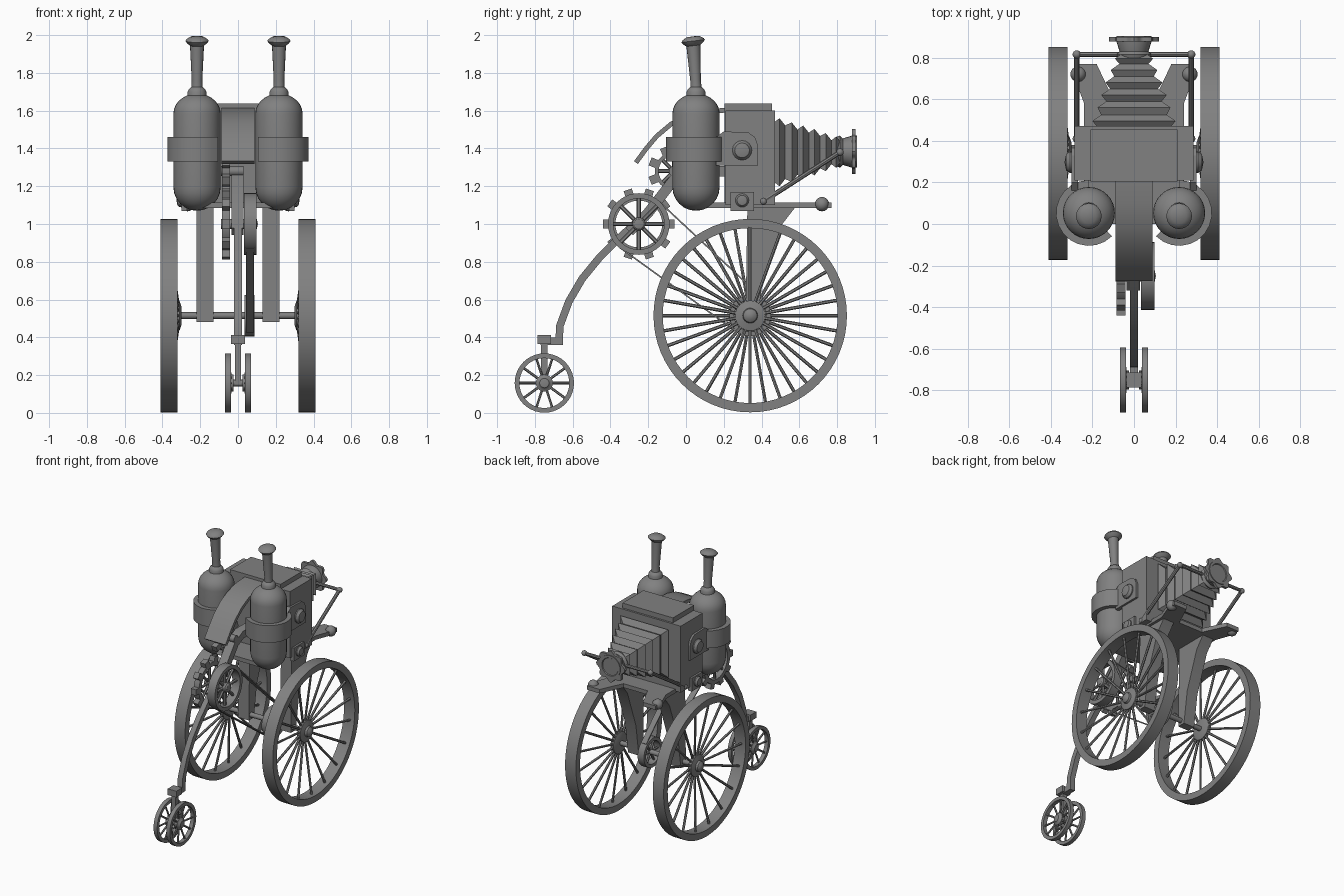
import bpy, bmesh, math
from mathutils import Vector, Matrix

if "Cube" in bpy.data.objects:
    bpy.data.objects.remove(bpy.data.objects["Cube"])

metal = bpy.data.materials.new("grey_metal")
metal.diffuse_color = (0.22, 0.22, 0.22, 1)
metal.use_nodes = True
metal.node_tree.nodes["Principled BSDF"].inputs["Base Color"].default_value = metal.diffuse_color


def finish(name, bm):
    bmesh.ops.recalc_face_normals(bm, faces=bm.faces)
    me = bpy.data.meshes.new(name)
    bm.to_mesh(me)
    bm.free()
    me.materials.append(metal)
    for p in me.polygons:
        p.use_smooth = True
    me.set_sharp_from_angle(angle=math.radians(32))
    ob = bpy.data.objects.new(name, me)
    bpy.context.collection.objects.link(ob)
    return ob


def add_box(bm, x, y, z):
    m = Matrix.Translation(((x[0] + x[1]) / 2, (y[0] + y[1]) / 2, (z[0] + z[1]) / 2))
    m = m @ Matrix.Diagonal((x[1] - x[0], y[1] - y[0], z[1] - z[0], 1))
    bmesh.ops.create_cube(bm, size=1, matrix=m)


def add_rod(bm, a, b, r, seg=8, r2=None):
    a, b = Vector(a), Vector(b)
    d = b - a
    m = Matrix.Translation((a + b) / 2) @ d.to_track_quat('Z', 'Y').to_matrix().to_4x4()
    bmesh.ops.create_cone(bm, cap_ends=True, segments=seg, radius1=r,
                          radius2=r if r2 is None else r2, depth=d.length, matrix=m)


def add_ball(bm, c, r):
    bmesh.ops.create_uvsphere(bm, u_segments=14, v_segments=8, radius=r, matrix=Matrix.Translation(c))


def add_lathe(bm, prof, c, axis='X', seg=32, a0=0.0, a1=math.tau, loop=False):
    """Turn (radius, height) points around an axis through c."""
    full = a1 - a0 > 6.28
    rows = []
    for i in range(seg if full else seg + 1):
        t = a0 + (a1 - a0) * i / seg
        row = []
        for r, h in prof:
            u, v = r * math.cos(t), r * math.sin(t)
            p = {'X': (h, u, v), 'Y': (u, h, v), 'Z': (u, v, h)}[axis]
            row.append(bm.verts.new(Vector(c) + Vector(p)))
        rows.append(row)
    n = len(prof)
    for i in range(seg):
        p, q = rows[i], rows[(i + 1) % len(rows)]
        for j in range(n if loop else n - 1):
            k = (j + 1) % n
            bm.faces.new((p[j], p[k], q[k], q[j]))
    if not full:
        bm.faces.new(rows[0])
        bm.faces.new(rows[-1])
    elif not loop:
        for j in (0, n - 1):
            if prof[j][0] > 1e-4:
                bm.faces.new([r[j] for r in rows])
    bmesh.ops.remove_doubles(bm, verts=bm.verts, dist=1e-5)


def add_ring(bm, c, ro, ri, x0, x1, seg=32):
    add_lathe(bm, [(ro, x0), (ro, x1), (ri, x1), (ri, x0)], c, 'X', seg, loop=True)


def add_prism(bm, pts, lo, hi, axis='X'):
    """Extrude an outline: (y, z) along X, (x, z) along Y or (x, y) along Z."""
    put = {'X': lambda p, h: (h, p[0], p[1]), 'Y': lambda p, h: (p[0], h, p[1]),
           'Z': lambda p, h: (p[0], p[1], h)}[axis]
    a = [bm.verts.new(put(p, lo)) for p in pts]
    b = [bm.verts.new(put(p, hi)) for p in pts]
    bm.faces.new(a)
    bm.faces.new(b)
    for i in range(len(pts)):
        j = (i + 1) % len(pts)
        bm.faces.new((a[i], a[j], b[j], b[i]))


def strip(pts, t):
    """Closed outline of a band of thickness t along a path."""
    up, dn = [], []
    for i, p in enumerate(pts):
        d = Vector(pts[min(i + 1, len(pts) - 1)]) - Vector(pts[max(i - 1, 0)])
        n = Vector((-d.y, d.x)).normalized() * t / 2
        up.append(Vector(p) + n)
        dn.append(Vector(p) - n)
    return up + dn[::-1]


def spokes(bm, c, n, r0, r1, x0, x1, rad, phase=0.0):
    for i in range(n):
        t = phase + math.tau * i / n
        d = Vector((0, math.cos(t), math.sin(t)))
        add_rod(bm, Vector(c) + d * r0 + Vector((x0, 0, 0)), Vector(c) + d * r1 + Vector((x1, 0, 0)), rad, 6)


AX = (0, 0.34, 0.515)     # main axle
PUL = (0, -0.25, 1.0)     # drive pulley
for s, side in ((-1, "left"), (1, "right")):
    # big wheel
    bm = bmesh.new()
    add_ring(bm, AX, 0.512, 0.463, s * 0.32, s * 0.41, 64)
    spokes(bm, AX, 18, 0.06, 0.475, s * 0.318, s * 0.375, 0.009, math.radians(5 + 5 * s))
    add_lathe(bm, [(0.05, s * 0.30), (0.08, s * 0.31), (0.08, s * 0.335), (0.04, s * 0.345),
                   (0.036, s * 0.36), (0.02, s * 0.372), (0, s * 0.375)], AX, 'X', 24)
    finish(side + "_big_wheel", bm)

    # small trailing wheel
    c = (s * 0.053, -0.75, 0.158)
    bm = bmesh.new()
    add_ring(bm, c, 0.157, 0.132, -0.015, 0.015, 40)
    spokes(bm, c, 10, 0.02, 0.14, -s * 0.015, 0, 0.007)
    add_lathe(bm, [(0.045, -s * 0.03), (0.045, -s * 0.005), (0.033, 0), (0.025, s * 0.01), (0, s * 0.014)], c, 'X', 20)
    finish(side + "_small_wheel", bm)

    # tapered frame leg down to the axle
    bm = bmesh.new()
    x = sorted((s * 0.13, s * 0.22))
    add_prism(bm, [(0.325, 1.09), (0.58, 1.09), (0.51, 1.0), (0.41, 0.72), (0.375, 0.48), (0.315, 0.48)], *x)
    finish(side + "_frame_leg", bm)

    # pressure tank
    tc = (s * 0.217, 0.053, 0)
    bm = bmesh.new()
    prof = [(0.125 * math.sin(a), 1.195 - 0.125 * math.cos(a)) for a in [k * math.pi / 12 for k in range(7)]]
    prof += [(0.125 * math.cos(a), 1.585 + 0.105 * math.sin(a)) for a in [k * math.pi / 14 for k in range(7)]]
    add_lathe(bm, prof + [(0, 1.69)], tc, 'Z', 32)
    finish(side + "_tank", bm)

    # chimney, leaning a little forward
    bm = bmesh.new()
    add_lathe(bm, [(0.05, 1.67), (0.05, 1.70), (0.042, 1.715), (0.03, 1.725), (0.028, 1.76), (0.037, 1.95),
                   (0.052, 1.962), (0.062, 1.975), (0.056, 1.985), (0.035, 1.998), (0, 2.0)], tc, 'Z', 16)
    for v in bm.verts:
        v.co.y -= max(0, v.co.z - 1.72) * 0.06
        if v.co.z > 1.95:
            v.co.z -= max(0, 0.12 * (0.09 - v.co.y))
    finish(side + "_chimney", bm)

    # clamp band around the tank, open on the inner side
    bm = bmesh.new()
    a0, a1 = (-0.75 * math.pi, 0.5 * math.pi) if s > 0 else (0.5 * math.pi, 1.75 * math.pi)
    add_lathe(bm, [(0.122, 1.33), (0.158, 1.33), (0.158, 1.46), (0.122, 1.46)], tc, 'Z', 14, a0, a1, True)
    finish(side + "_tank_clamp", bm)

    # clamp plates with domed bolts
    bm = bmesh.new()
    x = sorted((s * 0.27, s * 0.30))
    add_prism(bm, [(0.16, 1.31), (0.38, 1.31), (0.38, 1.42), (0.365, 1.46), (0.33, 1.485), (0.2, 1.49), (0.16, 1.46)], *x)
    add_box(bm, x, (0.235, 0.36), (1.07, 1.17))
    for y, z, r in ((0.297, 1.39, 0.052), (0.297, 1.125, 0.036)):
        add_lathe(bm, [(r, s * 0.29), (r, s * 0.308), (r * 0.75, s * (0.308 + r * 0.35)), (0, s * (0.308 + r * 0.5))],
                  (0, y, z), 'X', 16)
    finish(side + "_clamp_plates", bm)

    # lens support strut with pivot and end knobs
    bm = bmesh.new()
    add_rod(bm, (s * 0.275, 0.41, 1.12), (s * 0.275, 0.815, 1.38), 0.013)
    add_ball(bm, (s * 0.275, 0.41, 1.12), 0.02)
    add_ball(bm, (s * 0.275, 0.815, 1.38), 0.02)
    finish(side + "_lens_strut", bm)
    bm = bmesh.new()
    add_ball(bm, (s * 0.268, 0.72, 1.105), 0.038)
    finish(side + "_platform_knob", bm)

# axle and its pulley
bm = bmesh.new()
add_rod(bm, (-0.32, *AX[1:]), (0.32, *AX[1:]), 0.018, 12)
add_ring(bm, AX, 0.11, 0.085, 0.035, 0.088, 28)
spokes(bm, AX, 6, 0.01, 0.09, 0.06, 0.06, 0.009)
finish("axle", bm)

# platform with two rear wings
half = [(0.1, 0.6), (0.18, 0.77), (0.285, 0.77), (0.285, 0.7), (0.24, 0.58), (0.24, 0.0), (0.1, 0.0)]
bm = bmesh.new()
add_prism(bm, half + [(-x, y) for x, y in reversed(half)], 1.085, 1.115, 'Z')
finish("platform", bm)

# camera body: raised core, side shoulders and rear frame
bm = bmesh.new()
add_box(bm, (-0.21, 0.21), (0.205, 0.455), (1.1, 1.637))
add_box(bm, (-0.285, 0.285), (0.21, 0.47), (1.1, 1.6))
finish("box_body", bm)

# folded bellows, square in section
rings = [(0.46, 0.17)]
for y, w in ((0.495, 0.2), (0.56, 0.175), (0.62, 0.157), (0.68, 0.137), (0.74, 0.112), (0.795, 0.092)):
    rings += [(y, w), (y + 0.03, w - 0.042)]
bm = bmesh.new()
rows = [[bm.verts.new((a * w, y, 1.38 + b * w * 0.9)) for a, b in ((-1, -1), (1, -1), (1, 1), (-1, 1))] for y, w in rings]
for p, q in zip(rows, rows[1:]):
    for j in range(4):
        bm.faces.new((p[j], p[(j + 1) % 4], q[(j + 1) % 4], q[j]))
bm.faces.new(rows[0])
bm.faces.new(rows[-1])
finish("bellows", bm)

# lens barrel with scalloped focus ring and cross bar
LC = (0, 0, 1.383)
bm = bmesh.new()
add_lathe(bm, [(0.075, 0.79), (0.085, 0.815), (0.07, 0.83), (0.085, 0.88), (0.085, 0.904), (0.068, 0.904),
               (0.055, 0.885), (0, 0.885)], LC, 'Y', 24)
scallop = []
for i in range(64):
    t = math.tau * i / 64
    r = 0.108 + 0.011 * math.cos(8 * t)
    scallop.append((r * math.cos(t), 1.383 + r * math.sin(t)))
add_prism(bm, scallop, 0.878, 0.898, 'Y')
add_rod(bm, (-0.275, 0.815, 1.38), (0.275, 0.815, 1.38), 0.012)
finish("lens", bm)

# curved chute over the gears
bm = bmesh.new()
add_prism(bm, strip([(0.22, 1.603), (0.1, 1.595), (0.0, 1.568), (-0.08, 1.528), (-0.155, 1.465),
                     (-0.21, 1.4), (-0.265, 1.325)], 0.025), -0.088, 0.088)
finish("chute", bm)

# curved tail bar and heavier upper beam
bm = bmesh.new()
add_prism(bm, strip([(-0.672, 0.37), (-0.668, 0.46), (-0.62, 0.59), (-0.55, 0.71), (-0.46, 0.82),
                     (-0.36, 0.92), (-0.25, 1.02)], 0.04), -0.02, 0.02)
add_prism(bm, strip([(-0.3, 0.96), (-0.2, 1.06), (-0.06, 1.24), (0.02, 1.28), (0.22, 1.28)], 0.055), -0.035, 0.03)
finish("tail_bar", bm)

# caster fork
bm = bmesh.new()
add_box(bm, (-0.02, 0.02), (-0.77, -0.652), (0.36, 0.4))
add_box(bm, (-0.036, 0.036), (-0.785, -0.715), (0.365, 0.412))
add_box(bm, (-0.017, 0.017), (-0.768, -0.732), (0.15, 0.38))
add_rod(bm, (-0.06, -0.75, 0.158), (0.06, -0.75, 0.158), 0.018, 12)
finish("caster_fork", bm)


def gear(name, c, r, teeth, hub):
    """Spoked ring with square teeth on the left of the beam."""
    bm = bmesh.new()
    add_ring(bm, c, r, r * 0.8, -0.085, -0.042, 40)
    spokes(bm, c, 8, 0.02, r * 0.85, -0.063, -0.063, 0.01)
    add_rod(bm, (-0.09, *c[1:]), (hub, *c[1:]), 0.026, 16)
    for i in range(teeth):
        m = Matrix.Translation(c) @ Matrix.Rotation(math.tau * (i + 0.5) / teeth, 4, 'X')
        m = m @ Matrix.Translation((-0.063, 0, r + 0.012)) @ Matrix.Diagonal((0.042, 0.045, 0.046, 1))
        bmesh.ops.create_cube(bm, size=1, matrix=m)
    finish(name, bm)


gear("main_gear", PUL, 0.155, 10, 0.1)
gear("upper_gear", (0, -0.065, 1.28), 0.1, 8, 0.03)

# drive pulley
bm = bmesh.new()
add_ring(bm, PUL, 0.163, 0.135, 0.033, 0.098, 40)
spokes(bm, PUL, 8, 0.02, 0.14, 0.065, 0.065, 0.011)
add_lathe(bm, [(0.035, 0.04), (0.035, 0.09), (0.025, 0.1), (0, 0.105)], PUL, 'X', 16)
finish("drive_pulley", bm)

# drive belt, straight runs between the two pulleys
bm = bmesh.new()
d = Vector((AX[1] - PUL[1], AX[2] - PUL[2])).normalized()
n = Vector((-d.y, d.x))
for s in (-1, 1):
    a = Vector(PUL[1:]) + n * s * 0.16
    b = Vector(AX[1:]) + n * s * 0.112
    add_prism(bm, strip([a, b], 0.008), 0.042, 0.085)
finish("drive_belt", bm)
